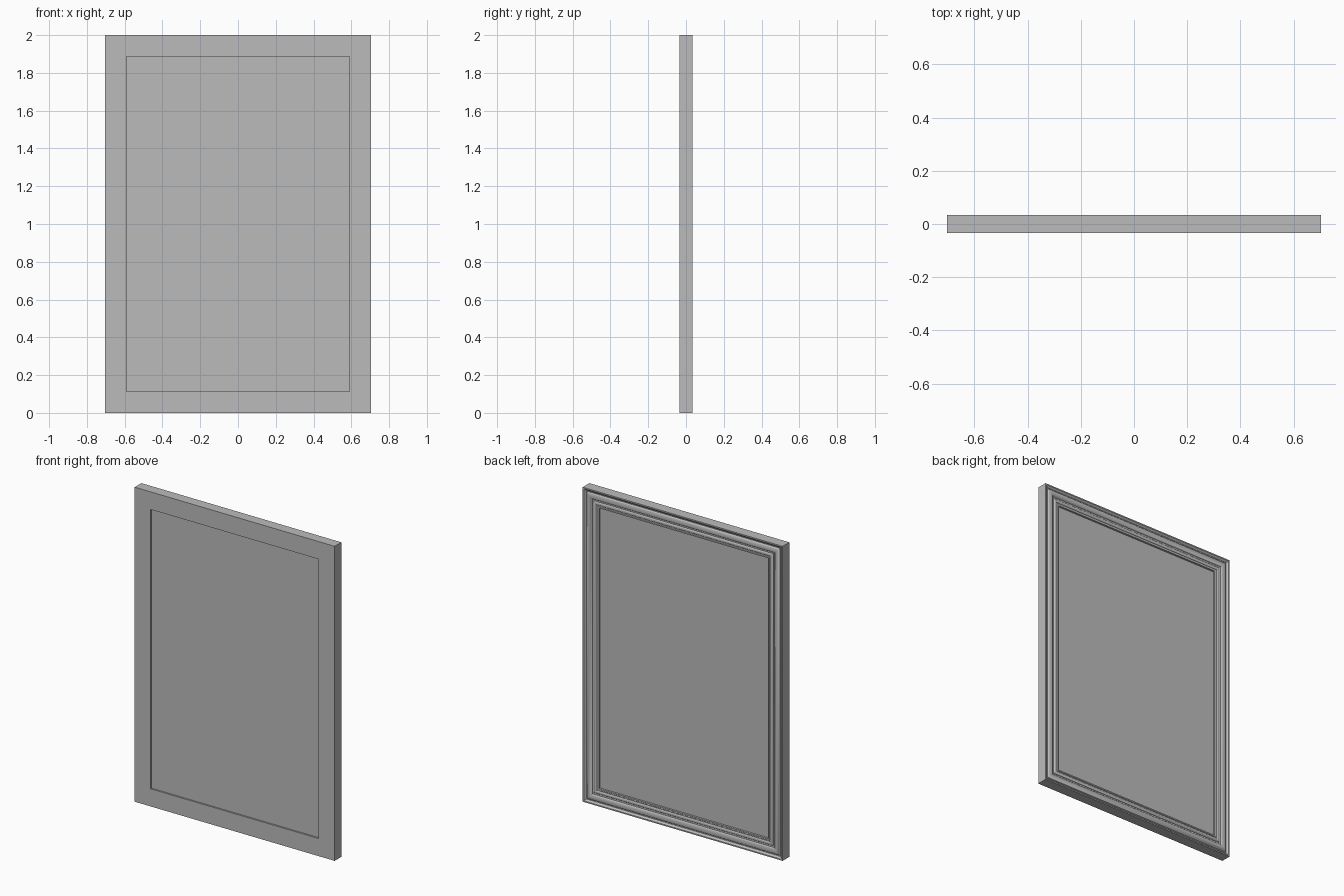
import bpy
import bmesh
import math

cube = bpy.data.objects.get("Cube")
if cube:
    bpy.data.objects.remove(cube, do_unlink=True)

HALF_W, HEIGHT, HALF_D = 0.703, 2.0, 0.0335

grey = bpy.data.materials.new("plain_grey")
grey.use_nodes = True
COLOUR = (0.5, 0.5, 0.5, 1)
grey.diffuse_color = COLOUR
grey.node_tree.nodes["Principled BSDF"].inputs["Base Color"].default_value = COLOUR


def finish(bm, name):
    bmesh.ops.recalc_face_normals(bm, faces=bm.faces)
    mesh = bpy.data.meshes.new(name)
    bm.to_mesh(mesh)
    bm.free()
    mesh.materials.append(grey)
    obj = bpy.data.objects.new(name, mesh)
    bpy.context.collection.objects.link(obj)
    return obj


def bead(start, end, base, rise, steps=8):
    """Half-round moulding section as (inset, y) points."""
    mid, half = (start + end) / 2, (end - start) / 2
    angles = [math.pi * i / steps for i in range(steps + 1)]
    return [(mid - half * math.cos(a), base + rise * math.sin(a)) for a in angles]


# Moulding section: inset from the outer edge, depth
section = [(0, -HALF_D), (0, HALF_D), (0.008, HALF_D), (0.018, 0.023)]
section += bead(0.024, 0.062, 0.022, HALF_D - 0.022)
section += [(0.068, 0.022)]
section += bead(0.072, 0.092, 0.021, 0.007, 6)
section += [(0.097, 0.021), (0.100, 0.025), (0.108, 0.025),
            (0.108, 0.010), (0.112, 0.010), (0.112, -HALF_D)]

# Mitred frame: the section swept round four corners
bm = bmesh.new()
rings = []
for sx, sz in ((-1, -1), (1, -1), (1, 1), (-1, 1)):
    rings.append([bm.verts.new((sx * (HALF_W - d), y,
                                HEIGHT / 2 + sz * (HEIGHT / 2 - d)))
                  for d, y in section])
count = len(section)
for k in range(4):
    a, b = rings[k], rings[(k + 1) % 4]
    for i in range(count):
        j = (i + 1) % count
        bm.faces.new((a[i], a[j], b[j], b[i]))
frame = finish(bm, "moulded_frame")
bpy.ops.object.select_all(action='DESELECT')
frame.select_set(True)
bpy.context.view_layer.objects.active = frame
bpy.ops.object.shade_smooth_by_angle(angle=math.radians(35))

# Flat panel, slightly recessed on both sides
PANEL_FRONT, PANEL_BACK, MARGIN = -0.0235, 0.013, 0.1085
bm = bmesh.new()
bmesh.ops.create_cube(bm, size=1)
for v in bm.verts:
    v.co.x *= 2 * (HALF_W - MARGIN)
    v.co.y = PANEL_FRONT if v.co.y < 0 else PANEL_BACK
    v.co.z = HEIGHT / 2 + v.co.z * (HEIGHT - 2 * MARGIN)
finish(bm, "panel")
